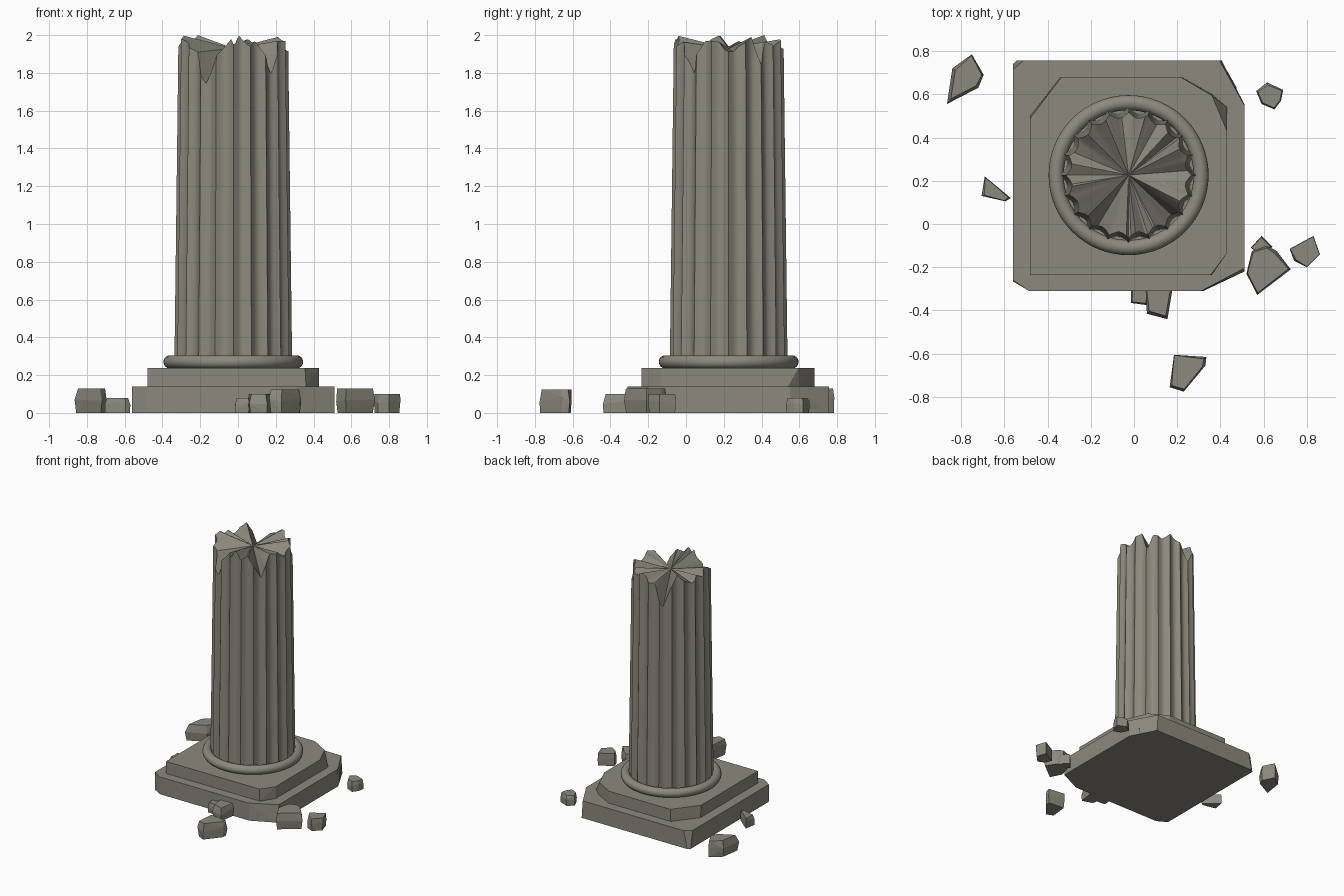
import bpy, bmesh, math, random
from mathutils import Vector

if "Cube" in bpy.data.objects:
    bpy.data.objects.remove(bpy.data.objects["Cube"])

random.seed(4)
CX, CY = -0.025, 0.226

stone = bpy.data.materials.new("weathered stone")
stone.diffuse_color = (0.265, 0.25, 0.205, 1)
stone.use_nodes = True
stone.node_tree.nodes["Principled BSDF"].inputs["Base Color"].default_value = stone.diffuse_color


def finish(bm, name, smooth=None):
    bmesh.ops.recalc_face_normals(bm, faces=bm.faces)
    for f in bm.faces:
        f.smooth = smooth is not None
    me = bpy.data.meshes.new(name)
    bm.to_mesh(me)
    bm.free()
    if smooth is not None:
        me.set_sharp_from_angle(angle=math.radians(smooth))
    me.materials.append(stone)
    ob = bpy.data.objects.new(name, me)
    bpy.context.collection.objects.link(ob)
    return ob


def hull(name, points):
    bm = bmesh.new()
    vs = [bm.verts.new(p) for p in points]
    r = bmesh.ops.convex_hull(bm, input=vs)
    junk = {g for g in r["geom_interior"] + r["geom_unused"]
            if isinstance(g, bmesh.types.BMVert)}
    bmesh.ops.delete(bm, geom=list(junk), context='VERTS')
    bmesh.ops.dissolve_limit(bm, angle_limit=math.radians(1),
                             verts=bm.verts, edges=bm.edges)
    return finish(bm, name)


def slab(name, low, high, z0, z1):
    hull(name, [(x, y, z0) for x, y in low] + [(x, y, z1) for x, y in high])


# Stepped base slabs with chipped corners
slab("lower_plinth",
     [(-.56, .74), (-.54, .757), (.405, .757), (.51, .555), (.51, -.22),
      (.32, -.31), (-.48, -.31), (-.56, -.265)],
     [(-.56, .715), (-.51, .757), (.395, .757), (.51, .55), (.51, -.205),
      (.31, -.31), (-.485, -.31), (-.56, -.26)], 0, .14)
slab("upper_plinth",
     [(-.48, .5), (-.34, .68), (.22, .68), (.36, .6), (.43, .54),
      (.43, -.13), (.36, -.235), (-.48, -.235)],
     [(-.48, .49), (-.335, .68), (.215, .68), (.36, .595), (.43, .43),
      (.43, -.135), (.355, -.235), (-.48, -.235)], .14, .237)

# Rounded ring under the shaft
bpy.ops.mesh.primitive_torus_add(major_radius=.335, minor_radius=.035,
                                 major_segments=64, minor_segments=16,
                                 location=(CX, CY, .27))
ring = bpy.context.object
ring.name = "base_ring"
ring.data.materials.append(stone)
bpy.ops.object.shade_smooth()

# Broken rim: (angle in degrees, height)
RIM = [(-170, 2.0), (-150, 1.95), (-135, 1.91), (-122, 1.74), (-107, 1.9),
       (-92, 1.98), (-89, 1.94), (-84, 2.0), (-73, 1.94), (-64, 1.97),
       (-52, 1.88), (-42, 1.79), (-36, 1.9), (-28, 1.97), (-12, 1.97),
       (-4, 1.92), (4, 1.91), (14, 1.95), (27, 1.99), (37, 1.83), (46, 1.97),
       (60, 1.93), (75, 1.98), (88, 1.93), (98, 1.92), (112, 1.74),
       (125, 1.91), (135, 2.0), (145, 1.95), (158, 1.92), (168, 1.97),
       (180, 1.94), (190, 2.0)]


def rim(deg):
    deg = (deg + 170) % 360 - 170
    for (a, p), (b, q) in zip(RIM, RIM[1:]):
        if a <= deg <= b:
            return p + (q - p) * (deg - a) / (b - a)
    return 1.95


# Tapered fluted shaft with a jagged top
FLUTES, STEPS, ROWS = 20, 8, 8
n = FLUTES * STEPS
bm = bmesh.new()
rows = []
for j in range(ROWS + 1):
    row = []
    for i in range(n):
        a = 2 * math.pi * i / n
        z = .236 + (rim(math.degrees(a)) - .236) * j / ROWS
        r = .312 - .022 * (z - .236) / 1.764
        r -= .024 * abs(math.sin(FLUTES * a / 2))
        row.append(bm.verts.new((CX + r * math.cos(a), CY + r * math.sin(a), z)))
    rows.append(row)
for lo, hi in zip(rows, rows[1:]):
    for i in range(n):
        k = (i + 1) % n
        bm.faces.new((lo[i], lo[k], hi[k], hi[i]))
centre = bm.verts.new((CX, CY, 1.93))
for i in range(n):
    bm.faces.new((rows[-1][i], rows[-1][(i + 1) % n], centre))
bm.faces.new(rows[0][::-1])
finish(bm, "fluted_shaft", 30)

# Fallen rubble: plan outline and height
RUBBLE = [
    (.128, [(-.865, .555), (-.84, .72), (-.75, .785), (-.695, .69), (-.72, .63)]),
    (.08, [(-.69, .22), (-.57, .12), (-.595, .105), (-.705, .13)]),
    (.08, [(.565, .615), (.615, .655), (.69, .62), (.68, .57), (.65, .53), (.59, .555)]),
    (.13, [(.52, -.23), (.545, -.125), (.615, -.1), (.66, -.125), (.725, -.21), (.57, -.328)]),
    (.085, [(.54, -.11), (.59, -.055), (.64, -.105), (.6, -.15)]),
    (.1, [(.72, -.115), (.83, -.055), (.86, -.14), (.8, -.2), (.74, -.17)]),
    (.08, [(-.015, -.29), (-.015, -.365), (.06, -.375), (.075, -.29)]),
    (.1, [(.05, -.29), (.06, -.415), (.155, -.44), (.18, -.29)]),
    (.125, [(.165, -.755), (.185, -.605), (.335, -.615), (.33, -.655), (.23, -.775)]),
    (.08, [(.39, .69), (.43, .71), (.475, .63), (.45, .58), (.39, .6)]),
]
for i, (h, outline) in enumerate(RUBBLE):
    c = sum((Vector(p) for p in outline), Vector((0, 0))) / len(outline)
    pts = []
    for p in outline:
        d = Vector(p) - c
        low = c + d * random.uniform(.88, 1)
        mid = c + d
        top = c + d * random.uniform(.78, .98)
        pts += [(*low, 0), (*mid, h * random.uniform(.45, .7)), (*top, h)]
    hull("rubble_%02d" % (i + 1), pts)
